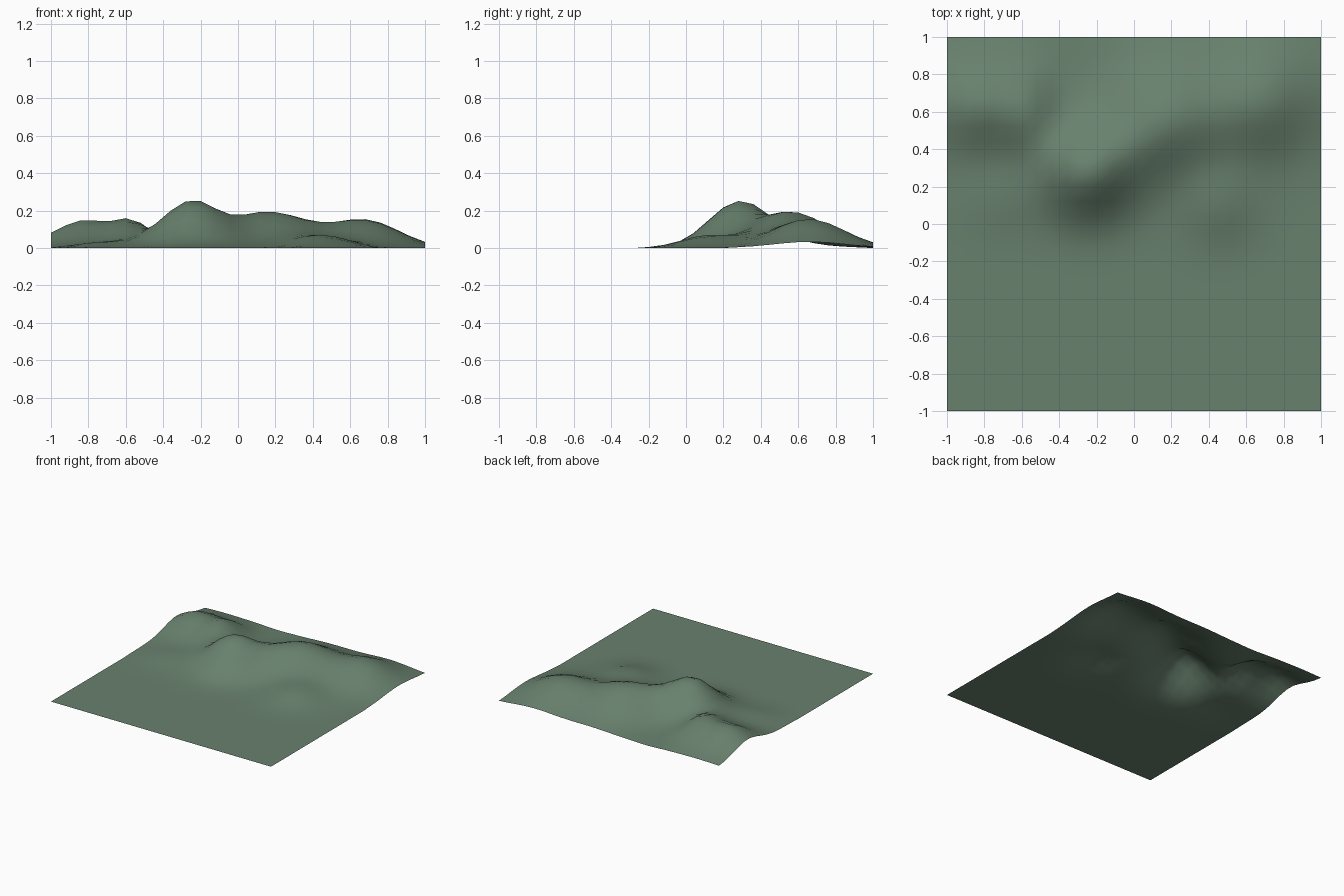
import bpy, bmesh, math

if "Cube" in bpy.data.objects:
    bpy.data.objects.remove(bpy.data.objects["Cube"])

# Hills: centre x, y, height, spread x, spread y
HILLS = [
    (-0.25, 0.28, 0.247, 0.16, 0.16),    # main peak
    (-0.02, 0.43, 0.030, 0.12, 0.12),    # saddle
    (0.18, 0.56, 0.187, 0.20, 0.20),     # middle ridge
    (0.68, 0.66, 0.148, 0.185, 0.19),    # right ridge
    (0.45, 0.11, 0.063, 0.14, 0.14),     # front foothill
    (-0.80, 0.63, 0.130, 0.20, 0.17),    # left range
    (-0.84, 0.65, 0.025, 0.09, 0.10),    # left range, outer summit
    (-0.56, 0.60, 0.087, 0.085, 0.15),   # left range, inner summit
    (-0.72, 0.14, 0.030, 0.14, 0.12),    # left foothill
]


def height(x, y):
    z = sum(h * math.exp(-((x - cx) / sx) ** 2 / 2 - ((y - cy) / sy) ** 2 / 2)
            for cx, cy, h, sx, sy in HILLS)
    return z if z > 0.002 else 0.0


# Terrain sheet: square grid of 25 x 25 cells lifted into hills
mesh = bpy.data.meshes.new("hilly_terrain")
terrain = bpy.data.objects.new("hilly_terrain", mesh)
bpy.context.collection.objects.link(terrain)
bm = bmesh.new()
bmesh.ops.create_grid(bm, x_segments=25, y_segments=25, size=1.0)
for v in bm.verts:
    v.co.z = height(v.co.x, v.co.y)
for f in bm.faces:
    f.smooth = True
bm.to_mesh(mesh)
bm.free()

# Grass colour
grass = bpy.data.materials.new("grass")
grass.diffuse_color = (0.14, 0.22, 0.155, 1)
grass.use_nodes = True
grass.node_tree.nodes["Principled BSDF"].inputs["Base Color"].default_value = grass.diffuse_color
mesh.materials.append(grass)
